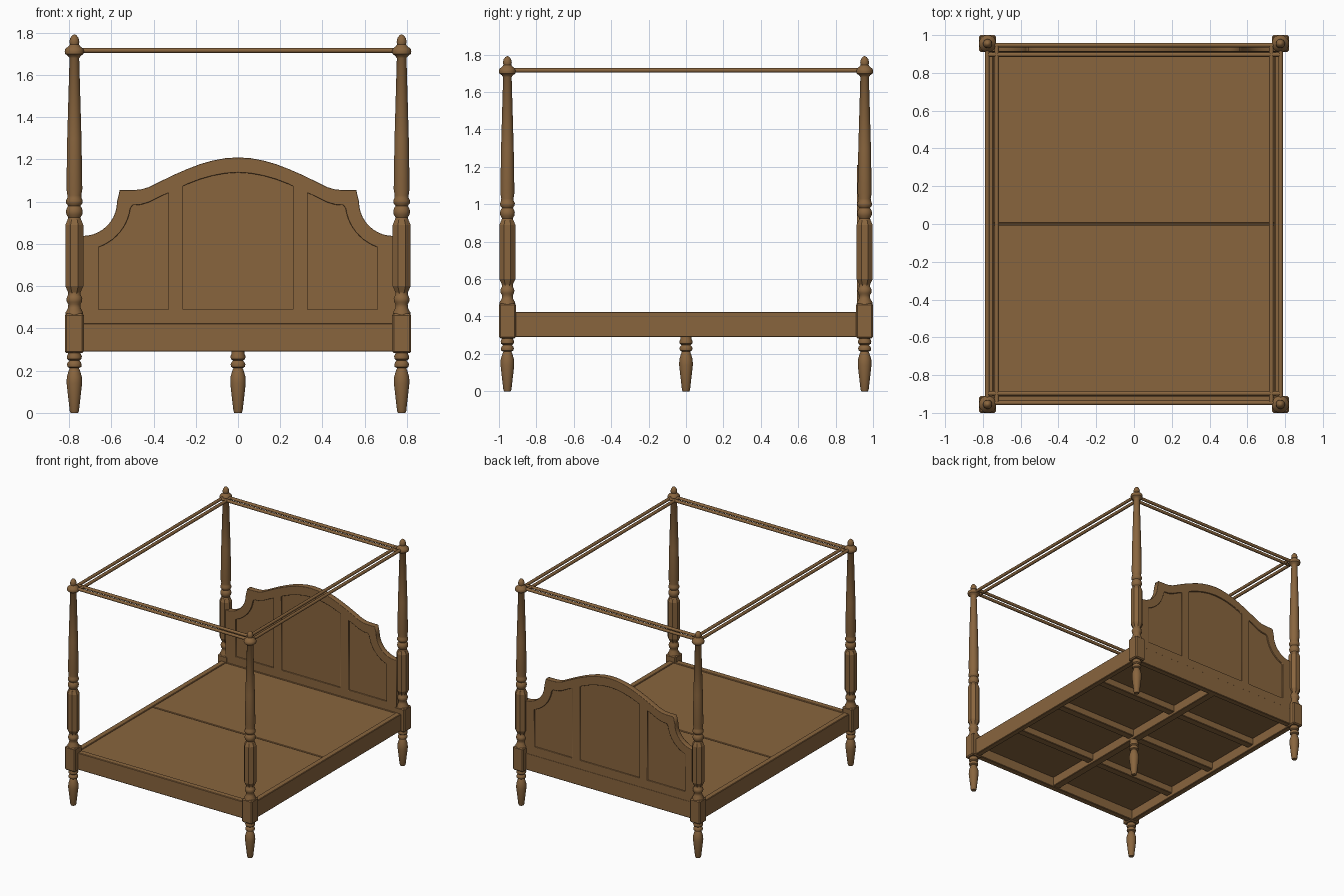
import bpy, bmesh, math
from mathutils import Matrix

if "Cube" in bpy.data.objects:
    bpy.data.objects.remove(bpy.data.objects["Cube"])

wood = bpy.data.materials.new("brown_wood")
wood.use_nodes = True
color = (0.25, 0.13, 0.048, 1)
wood.diffuse_color = color
wood.node_tree.nodes["Principled BSDF"].inputs["Base Color"].default_value = color

POST_X, POST_Y = 0.775, 0.955


def link(name, data):
    obj = bpy.data.objects.new(name, data)
    bpy.context.scene.collection.objects.link(obj)
    data.materials.append(wood)
    return obj


def box(name, x, y, z, bevel=0.004):
    """Box from (min, max) ranges, with softened edges."""
    bm = bmesh.new()
    bmesh.ops.create_cube(bm, size=1)
    for v in bm.verts:
        for i, (lo, hi) in enumerate((x, y, z)):
            v.co[i] = lo if v.co[i] < 0 else hi
    mesh = bpy.data.meshes.new(name)
    bm.to_mesh(mesh)
    bm.free()
    obj = link(name, mesh)
    if bevel:
        mod = obj.modifiers.new("soft_edges", "BEVEL")
        mod.width, mod.segments = bevel, 1
    return obj


def turned(name, profile, x, y, sides=24):
    """Lathe a (radius, height) profile around a vertical axis."""
    bm = bmesh.new()
    rings = []
    for r, z in profile:
        rings.append([bm.verts.new((r * math.cos(a), r * math.sin(a), z))
                      for a in (math.tau * (i + 0.5) / sides for i in range(sides))])
    for low, high in zip(rings, rings[1:]):
        for i in range(sides):
            j = (i + 1) % sides
            bm.faces.new((low[i], low[j], high[j], high[i]))
    bm.faces.new(rings[0][::-1])
    bm.faces.new(rings[-1])
    mesh = bpy.data.meshes.new(name)
    bm.to_mesh(mesh)
    bm.free()
    obj = link(name, mesh)
    obj.location = (x, y, 0)
    if sides > 8:
        bpy.ops.object.select_all(action="DESELECT")
        obj.select_set(True)
        bpy.context.view_layer.objects.active = obj
        bpy.ops.object.shade_smooth_by_angle(angle=math.radians(40))
    return obj


def rod(name, start, end, radius=0.012):
    curve = bpy.data.curves.new(name, "CURVE")
    curve.dimensions = "3D"
    curve.bevel_depth, curve.bevel_resolution = radius, 2
    curve.use_fill_caps = True
    spline = curve.splines.new("POLY")
    spline.points.add(1)
    for p, co in zip(spline.points, (start, end)):
        p.co = (*co, 1)
    return link(name, curve)


def flat_shape(name, loops, y, thickness, bevel=0):
    """Upright board cut from closed (x, z) loops; inner loops are holes."""
    curve = bpy.data.curves.new(name, "CURVE")
    curve.dimensions, curve.fill_mode = "2D", "BOTH"
    curve.extrude = thickness / 2 - bevel
    curve.bevel_depth, curve.bevel_resolution, curve.offset = bevel, 1, -bevel
    for loop in loops:
        spline = curve.splines.new("POLY")
        spline.points.add(len(loop) - 1)
        spline.use_cyclic_u = True
        for p, (px, pz) in zip(spline.points, loop):
            p.co = (px, pz, 0, 1)
    obj = link(name, curve)
    obj.matrix_world = Matrix.Translation((0, y, 0)) @ Matrix.Rotation(math.pi / 2, 4, "X")
    return obj


# Turned profiles
foot = [(0.018, 0), (0.022, 0.01), (0.037, 0.14), (0.036, 0.17), (0.027, 0.2),
        (0.022, 0.212), (0.033, 0.218), (0.035, 0.23), (0.031, 0.24), (0.024, 0.247),
        (0.034, 0.255), (0.036, 0.268), (0.03, 0.28), (0.03, 0.3)]
lower_turning = [(0.043, 0.46), (0.042, 0.475), (0.03, 0.497), (0.029, 0.515),
                 (0.036, 0.525), (0.038, 0.54), (0.034, 0.552), (0.029, 0.56), (0.03, 0.575)]
shaft = [(0.029, 0.565), (0.046, 0.6), (0.046, 0.89), (0.035, 0.915)]
upper_turning = [(0.034, 0.91), (0.029, 0.925), (0.038, 0.94), (0.04, 0.955), (0.036, 0.97),
                 (0.029, 0.98), (0.039, 0.993), (0.04, 1.005), (0.034, 1.017), (0.033, 1.03),
                 (0.038, 1.06), (0.034, 1.3), (0.023, 1.68), (0.03, 1.69), (0.044, 1.7),
                 (0.046, 1.712), (0.043, 1.724), (0.028, 1.736), (0.021, 1.745),
                 (0.024, 1.757), (0.02, 1.775), (0.01, 1.788), (0.002, 1.792)]

# Four bed posts
for sx, side in ((-1, "right"), (1, "left")):
    for sy, end in ((-1, "front"), (1, "back")):
        tag = f"{end}_{side}"
        x, y = sx * POST_X, sy * POST_Y
        turned(f"{tag}_foot", foot, x, y)
        box(f"{tag}_block", (x - 0.045, x + 0.045), (y - 0.045, y + 0.045), (0.283, 0.47), 0.008)
        turned(f"{tag}_lower_turning", lower_turning, x, y)
        turned(f"{tag}_shaft", shaft, x, y, 8)
        turned(f"{tag}_upper_turning", upper_turning, x, y)

# Centre support foot
turned("centre_foot", foot, 0, 0)

# Side and end rails, with paired canopy rods above them
for s, side, end in ((-1, "right", "front"), (1, "left", "back")):
    box(f"{side}_rail", sorted((s * 0.745, s * 0.79)), (-0.93, 0.93), (0.29, 0.425))
    box(f"{end}_rail", (-0.75, 0.75), sorted((s * 0.91, s * 0.958)), (0.29, 0.425))
    for part, inset in (("outer", 0), ("inner", 0.05)):
        x, y = s * (0.777 - inset), s * (0.947 - inset)
        rod(f"{side}_{part}_canopy_rod", (x, -0.945, 1.716), (x, 0.945, 1.716))
        rod(f"{end}_{part}_canopy_rod", (-0.77, y, 1.716), (0.77, y, 1.716))

# Platform boards and the beams below
box("front_platform", (-0.75, 0.75), (-0.92, -0.003), (0.37, 0.418))
box("back_platform", (-0.75, 0.75), (0.003, 0.92), (0.37, 0.418))
box("centre_beam", (-0.03, 0.03), (-0.92, 0.92), (0.295, 0.372))
for i, y in enumerate((-0.475, 0, 0.475)):
    box(f"cross_beam_{i + 1}", (-0.75, 0.75), (y - 0.03, y + 0.03), (0.315, 0.373))


# Headboard outline: scooped shoulders, small step and arched crown
def scoop(radius, start, stop, steps=10):
    angles = [math.radians(start + (stop - start) * i / steps) for i in range(steps + 1)]
    return [(0.735 - radius * math.cos(a), 1.0 - radius * math.sin(a)) for a in angles]


def mirrored(half):
    """Close a right-to-centre half outline with its mirror image."""
    return half + [(-x, z) for x, z in reversed(half) if x > 0]


crown = [(0.5, 1.055), (0.46, 1.058), (0.42, 1.07), (0.36, 1.1), (0.3, 1.129),
         (0.24, 1.155), (0.18, 1.178), (0.12, 1.195), (0.06, 1.206), (0, 1.21)]
outline = mirrored([(0.75, 0.3), (0.75, 0.838)] + scoop(0.162, 90, 0)
                   + [(0.56, 1.055)] + crown)
lowered = [(x, z - 0.072) for x, z in crown]
side_panel = ([(0.33, 0.49), (0.66, 0.49)] + scoop(0.228, 71, 8)
              + [p for p in lowered if p[0] > 0.34] + [(0.33, 1.042)])
middle_panel = mirrored([(0.26, 0.49), (0.26, 1.074)] + [p for p in lowered if p[0] < 0.25])
other_side = [(-x, z) for x, z in side_panel]

flat_shape("headboard_frame", [outline, side_panel, middle_panel, other_side], 0.935, 0.044, 0.003)
for name, loop in (("left", side_panel), ("middle", middle_panel), ("right", other_side)):
    cx = sum(p[0] for p in loop) / len(loop)
    grown = [(cx + (x - cx) * 1.06, z + (0.006 if z > 0.6 else -0.01)) for x, z in loop]
    flat_shape(f"{name}_headboard_panel", [grown], 0.935, 0.024)
